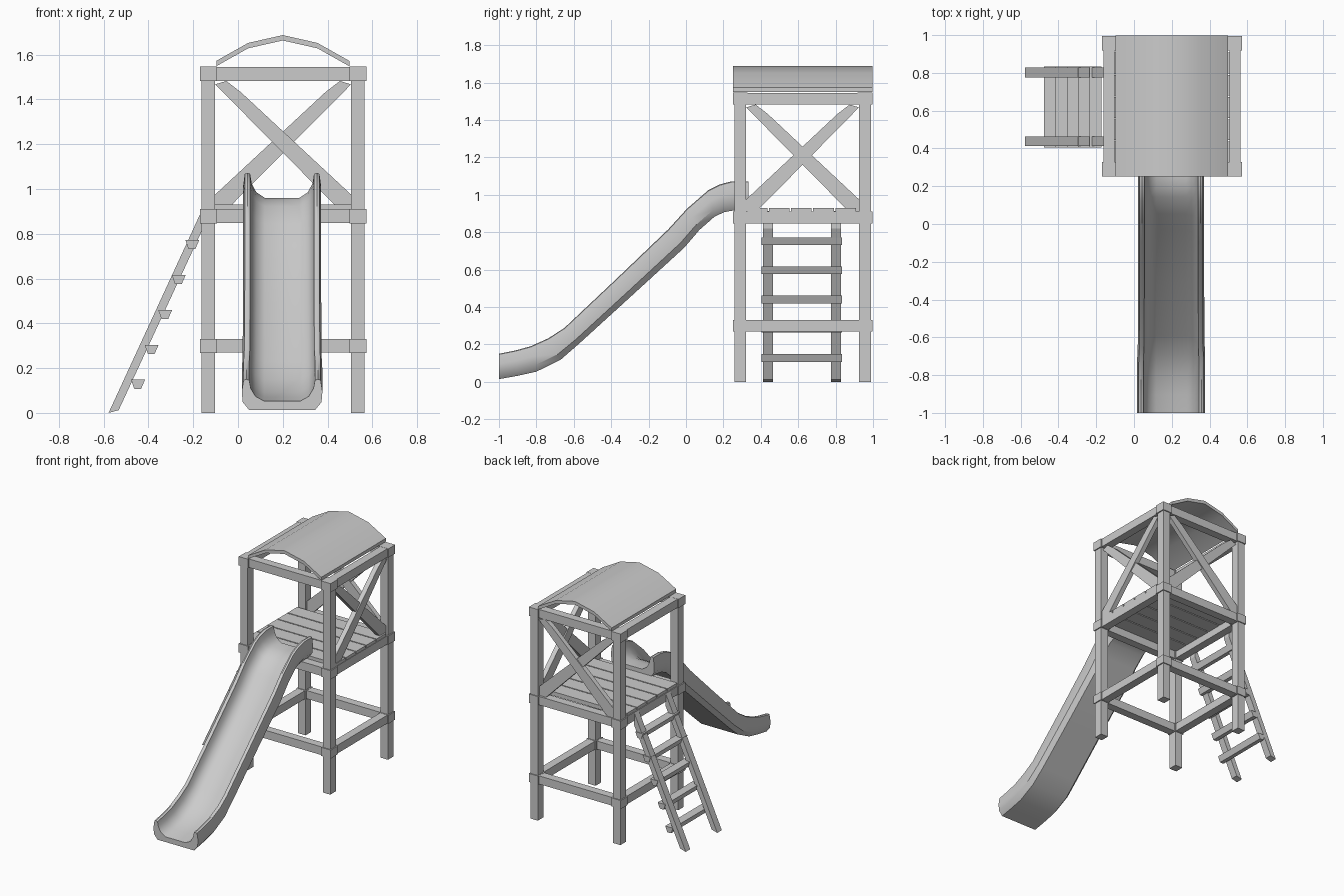
import bpy, bmesh
from math import radians
from mathutils import Vector

if "Cube" in bpy.data.objects:
    bpy.data.objects.remove(bpy.data.objects["Cube"])

XS = (-0.132, 0.535)      # post centres in x
YS = (0.29, 0.957)        # post centres in y
XC = 0.2                  # tower centre line


def make(name, bm, smooth=False):
    bmesh.ops.recalc_face_normals(bm, faces=bm.faces)
    me = bpy.data.meshes.new(name)
    bm.to_mesh(me)
    bm.free()
    ob = bpy.data.objects.new(name, me)
    bpy.context.collection.objects.link(ob)
    if smooth:
        bpy.ops.object.select_all(action='DESELECT')
        ob.select_set(True)
        bpy.context.view_layer.objects.active = ob
        bpy.ops.object.shade_smooth_by_angle(angle=radians(35))
    return ob


def loft(name, rings, smooth=False):
    """Skin closed rings of points and cap both ends."""
    bm = bmesh.new()
    vs = [[bm.verts.new(p) for p in r] for r in rings]
    n = len(vs[0])
    for a, b in zip(vs, vs[1:]):
        for i in range(n):
            j = (i + 1) % n
            bm.faces.new((a[i], a[j], b[j], b[i]))
    bm.faces.new(vs[0])
    bm.faces.new(vs[-1])
    return make(name, bm, smooth)


def prism_y(name, pts, y0, y1, smooth=False):
    return loft(name, [[(x, y, z) for x, z in pts] for y in (y0, y1)], smooth)


def prism_x(name, pts, x0, x1):
    return loft(name, [[(x, y, z) for y, z in pts] for x in (x0, x1)])


def box(name, x0, x1, y0, y1, z0, z1):
    return prism_y(name, [(x0, z0), (x1, z0), (x1, z1), (x0, z1)], y0, y1)


# Posts
for x in XS:
    for y in YS:
        box("post", x - .03, x + .03, y - .032, y + .032, 0, 1.54)

# Three frames: corner collars and beams between them
for z0, z1 in ((.268, .33), (.846, .91), (1.482, 1.546)):
    for x in XS:
        for y in YS:
            box("corner_collar", x - .038, x + .038, y - .039, y + .039, z0, z1)
        box("side_beam", x - .03, x + .03, YS[0] + .03, YS[1] - .03, z0 + .001, z1 - .001)
    for y in YS:
        box("cross_beam", XS[0] + .03, XS[1] - .03, y - .03, y + .03, z0 + .001, z1 - .001)

# Deck planks
for i in range(5):
    y = .326 + i * .118
    box("deck_plank", -.157, .562, y, y + .11, .9, .93)


# Crossed braces on the back and right sides
def brace_profile(a, b, flip):
    lo, hi = .905, 1.482
    pts = [(a, hi - .015), (a + .05, hi), (a + .115, hi - .05), (b, lo + .07),
           (b, lo), (b - .05, lo)]
    return [(a + b - u, z) if flip else (u, z) for u, z in pts]


for flip in (False, True):
    d = .008 if flip else 0
    prism_y("back_brace", brace_profile(XS[0] + .03, XS[1] - .03, flip),
            YS[1] - .02 + d, YS[1] + .015 + d)
    prism_x("right_brace", brace_profile(YS[0] + .032, YS[1] - .032, flip),
            XS[1] - .02 + d, XS[1] + .015 + d)

# Curved roof
half = [(-.297, 1.572), (-.155, 1.652), (0, 1.687)]
arc = half + [(-x, z) for x, z in half[-2::-1]]
roof = [(XC + x, z) for x, z in arc] + [(XC + x, z - .024) for x, z in reversed(arc)]
prism_y("roof", roof, .252, .997, True)

# Ladder rails and wedge-shaped rungs
for y0 in (.412, .776):
    prism_y("ladder_rail", [(-.578, 0), (-.533, .012), (-.158, .82), (-.158, .912)],
            y0, y0 + .052)
for i in range(5):
    x, z = -.477 + i * .0605, .148 + i * .156
    prism_y("ladder_rung", [(x, z), (x + .062, z), (x + .044, z - .041), (x + .014, z - .041)],
            .405, .833)

# Slide: U-shaped section (x offset, share of height) swept along floor/rim pairs
u = [(-.148, 0), (-.176, .25), (-.18, .6), (-.172, .97), (-.16, 1), (-.147, .97),
     (-.14, .7), (-.119, .44), (-.08, .28)]
section = u + [(-x, h) for x, h in reversed(u)]
stations = [  # floor y, z, rim y, z, width scale
    (-1, .014, -1, .15, 1), (-.9, .032, -.91, .168, 1), (-.8, .054, -.83, .19, 1),
    (-.67, .118, -.735, .233, 1), (-.57, .205, -.65, .288, .98),
    (-.29, .46, -.37, .552, .97), (-.008, .718, -.095, .815, .97),
    (.072, .812, .005, .925, .97), (.153, .883, .12, 1.025, .97),
    (.205, .907, .18, 1.055, .97), (.26, .917, .245, 1.072, .97),
    (.335, .917, .335, 1.072, .97)]
rings = []
for yb, zb, yt, zt, s in stations:
    a, b = Vector((0, yb, zb)), Vector((0, yt, zt))
    rings.append([Vector((.197 + x * s, 0, 0)) + a.lerp(b, h) for x, h in section])
loft("slide", rings, True)
